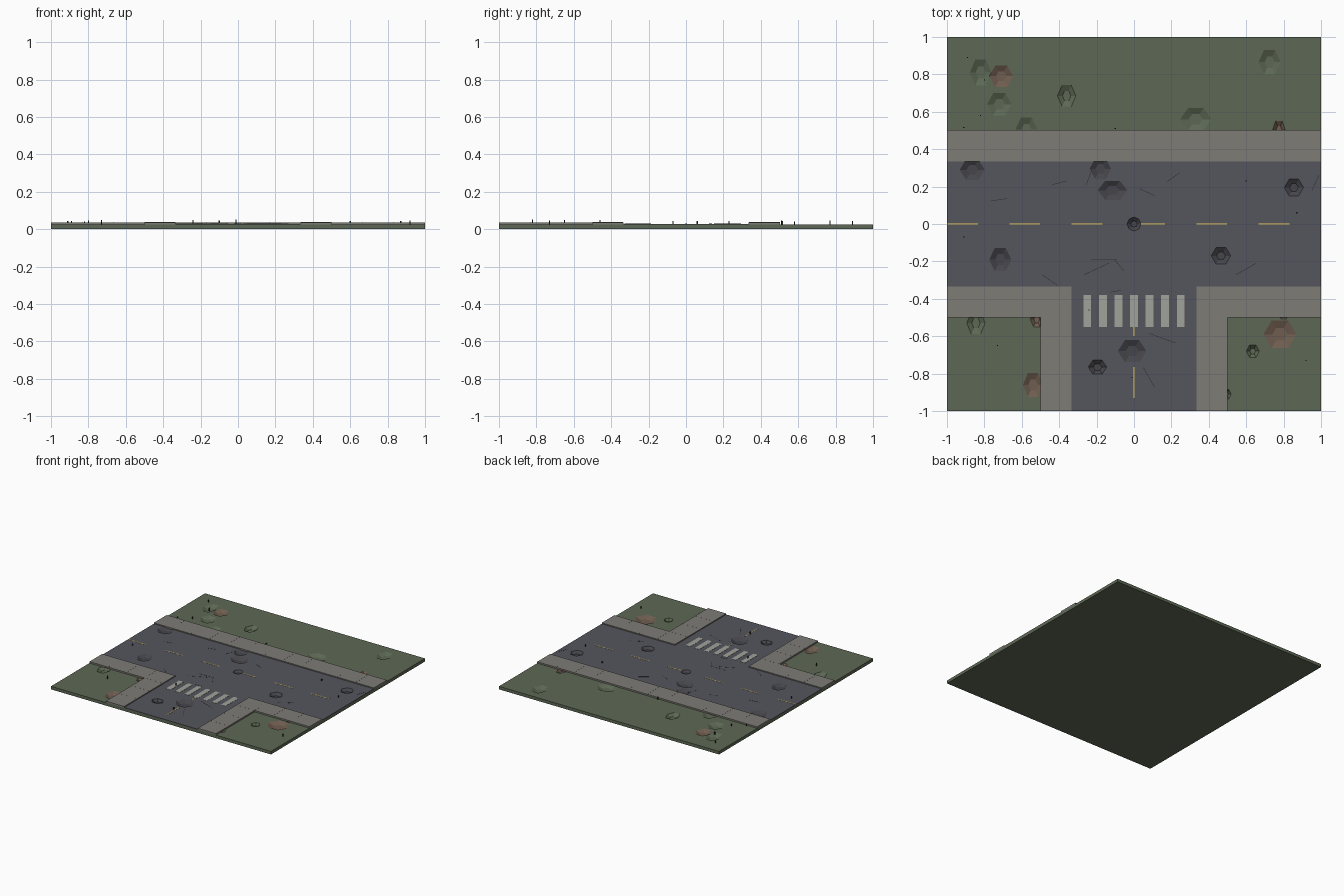
import bpy, bmesh, math, random

if "Cube" in bpy.data.objects:
    bpy.data.objects.remove(bpy.data.objects["Cube"])
random.seed(4)


def mat(name, r, g, b):
    m = bpy.data.materials.new(name)
    m.diffuse_color = (r, g, b, 1)
    m.use_nodes = True
    m.node_tree.nodes["Principled BSDF"].inputs["Base Color"].default_value = m.diffuse_color
    return m


GREEN = mat("grass", .11, .14, .09)
ASPHALT = mat("asphalt", .09, .09, .11)
PAVE = mat("pavement", .21, .20, .18)
YELLOW = mat("yellow_paint", .38, .31, .12)
WHITE = mat("white_paint", .36, .36, .33)
BROWN = mat("soil", .16, .11, .08)
DARK = mat("dark", .03, .03, .03)
SCORCH = mat("scorched_asphalt", .06, .06, .07)


def finish(bm, name, m):
    bmesh.ops.recalc_face_normals(bm, faces=bm.faces[:])
    me = bpy.data.meshes.new(name)
    bm.to_mesh(me)
    bm.free()
    me.materials.append(m)
    ob = bpy.data.objects.new(name, me)
    bpy.context.collection.objects.link(ob)
    return ob


def prism(name, outline, z0, z1, m):
    bm = bmesh.new()
    f = bm.faces.new([bm.verts.new((x, y, z0)) for x, y in outline])
    r = bmesh.ops.extrude_face_region(bm, geom=[f])
    for v in r["geom"]:
        if isinstance(v, bmesh.types.BMVert):
            v.co.z = z1
    return finish(bm, name, m)


def box(name, x0, x1, y0, y1, z0, z1, m):
    return prism(name, [(x0, y0), (x1, y0), (x1, y1), (x0, y1)], z0, z1, m)


G, R, S = .025, .029, .037   # ground, road and pavement heights

# ground slab and T-shaped road
ground = box("ground_slab", -1, 1, -1, 1, 0, G, GREEN)
road = prism("road", [(-1, -.335), (-.335, -.335), (-.335, -1), (.335, -1), (.335, -.335),
                      (1, -.335), (1, .34), (-1, .34)], G, R, ASPHALT)

# pavements
box("north_pavement", -1, 1, .335, .503, G, S, PAVE)
for s, n in ((-1, "left"), (1, "right")):
    prism(n + "_corner_pavement", [(s * x, y) for x, y in
          ((.335, -1), (.5, -1), (.5, -.5), (1, -.5), (1, -.335), (.335, -.335))], G, S, PAVE)

# pavement joints
for i in range(-5, 6):
    x = i / 6
    box("pavement_joint", x - .001, x + .001, .336, .502, S - .001, S + .0004, PAVE)
    if abs(i) > 2:
        box("pavement_joint", x - .001, x + .001, -.499, -.336, S - .001, S + .0004, PAVE)
for s in (-1, 1):
    for y in (-.5, -.667, -.833):
        a, b = sorted((s * .336, s * .499))
        box("pavement_joint", a, b, y - .001, y + .001, S - .001, S + .0004, PAVE)

# lane dashes and crossing stripes
for i in range(6):
    x = -1 + i / 3
    box("lane_dash", x + (.035 if i == 3 else 0), x + .165, -.005, .005, R - .001, R + .001, YELLOW)
for y in (-.6, -.93):
    box("lane_dash", -.005, .005, y, y + .165, R - .001, R + .001, YELLOW)
for i in range(-3, 4):
    x = i * .0833
    box("crossing_stripe", x - .021, x + .021, -.55, -.38, R - .001, R + .0015, WHITE)


# craters: centre, half width, half depth
def crater(cx, cy, w, h, top, m, targets, sides=6):
    bm = bmesh.new()
    depth = .018
    bmesh.ops.create_cone(bm, cap_ends=True, segments=sides, radius1=.45, radius2=1, depth=1)
    ys = max(abs(v.co.y) for v in bm.verts)
    xs = max(abs(v.co.x) for v in bm.verts)
    # turn so the points face left and right
    turn = math.pi / 2 if sides == 6 and xs < .95 else 0
    c, s = math.cos(turn), math.sin(turn)
    if turn:
        xs, ys = ys, xs
    for v in bm.verts:
        x, y, z = v.co
        x, y = x * c - y * s, x * s + y * c
        v.co = (cx + x * w / xs, cy + y * h / ys, top + .0005 + (z - .5) * depth)
    cut = finish(bm, "crater_cutter", m)
    cut.hide_render = True
    cut.hide_viewport = True
    cut.display_type = "WIRE"
    for t in targets:
        mod = t.modifiers.new("crater", "BOOLEAN")
        mod.operation = "DIFFERENCE"
        mod.solver = "EXACT"
        mod.material_mode = "TRANSFER"
        mod.object = cut


for c in ((-.82, .81, .058, .07), (-.72, .64, .067, .06), (-.36, .685, .05, .058),
          (-.575, .505, .06, .065), (.725, .865, .06, .067), (.33, .56, .085, .06),
          (-.845, -.53, .05, .06), (.635, -.68, .035, .033), (.495, -.91, .025, .025)):
    crater(*c, G, GREEN, [ground])
for c in ((-.71, .79, .065, .058), (.775, .502, .035, .05), (-.52, -.51, .035, .04),
          (-.54, -.86, .055, .065), (.78, -.59, .09, .075), (.8, -.485, .03, .022)):
    crater(*c, G, BROWN, [ground])
for c in ((-.865, .29, .068, .055), (-.18, .295, .058, .055), (-.115, .18, .08, .052),
          (.855, .195, .052, .045), (-.715, -.19, .06, .063), (.465, -.17, .053, .045),
          (-.01, -.68, .078, .06), (-.195, -.765, .05, .038)):
    crater(*c, R, SCORCH, [ground, road])
crater(0, 0, .038, .038, R, SCORCH, [ground, road], 8)

# thin cracks in the road
for x, y, a, l in ((-.72, .13, 8, .09), (-.4, .22, 15, .08), (-.24, .25, 70, .09),
                   (.07, .17, -25, .09), (.21, .25, 35, .08), (.97, .22, 65, .09),
                   (-.16, -.19, 0, .14), (-.2, -.24, 25, .15), (-.08, -.22, -50, .08),
                   (-.45, -.3, -35, .1), (.6, -.24, 30, .13), (.15, -.61, -20, .15),
                   (.08, -.82, -60, .12), (-.1, -.36, 10, .06)):
    ob = box("road_crack", -l / 2, l / 2, -.0015, .0015, R - .001, R + .0006, DARK)
    ob.location = (x, y, 0)
    ob.rotation_euler.z = math.radians(a)

# tiny upright debris
for x, y in ((-.91, -.07), (.6, .23), (-.1, .51), (-.91, .515), (-.82, .58), (.92, -.73),
             (-.01, -.82), (-.24, -.46), (-.73, -.65), (-.89, .89), (-.8, .77), (.87, .06)):
    r, h = .003, random.uniform(.042, .052)
    box("debris", x - r, x + r, y - r, y + r, G - .002, h, DARK)
